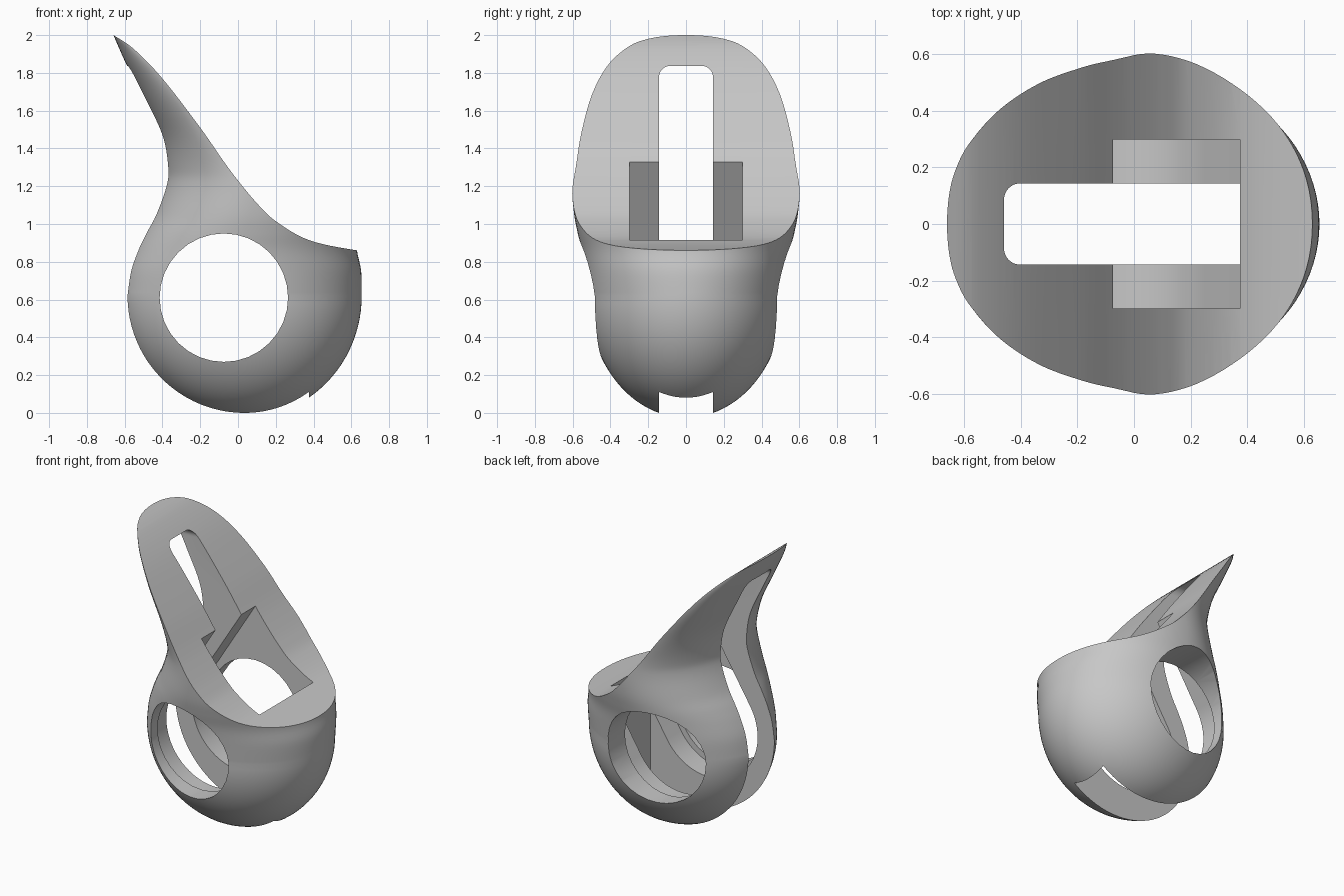
import bpy, bmesh
from math import sin, cos, pi, radians, copysign

cube = bpy.data.objects.get("Cube")
if cube:
    bpy.data.objects.remove(cube, do_unlink=True)

SEGMENTS = 96
HOLE_X, HOLE_Z = -0.075, 0.61


def make_object(name, bm):
    bmesh.ops.recalc_face_normals(bm, faces=bm.faces)
    mesh = bpy.data.meshes.new(name)
    bm.to_mesh(mesh)
    bm.free()
    obj = bpy.data.objects.new(name, mesh)
    bpy.context.collection.objects.link(obj)
    return obj


def spline(points, steps):
    """Catmull-Rom curve through points of any dimension."""
    result = []
    last = len(points) - 1
    for i in range(last):
        quad = [points[min(max(j, 0), last)] for j in range(i - 1, i + 3)]
        for s in range(steps):
            t = s / steps
            result.append([
                b + 0.5 * t * (c - a + t * (2*a - 5*b + 4*c - d + t * (3*(b - c) + d - a)))
                for a, b, c, d in zip(*quad)])
    return result + [points[-1]]


def prism(name, outline, vector, place):
    """Extrude a closed outline along a vector."""
    bm = bmesh.new()
    face = bm.faces.new([bm.verts.new(place(*p)) for p in outline])
    extruded = bmesh.ops.extrude_face_region(bm, geom=[face])["geom"]
    verts = [g for g in extruded if isinstance(g, bmesh.types.BMVert)]
    bmesh.ops.translate(bm, verts=verts, vec=vector)
    return make_object(name, bm)


def across(name, outline, half):
    return prism(name, outline, (0, 2 * half, 0), lambda x, z: (x, -half, z))


def arc(cx, cy, radius, start, end, count):
    step = radians(end - start) / count
    return [(cx + radius * cos(radians(start) + i * step),
             cy + radius * sin(radians(start) + i * step)) for i in range(count + 1)]


# Body sections: height, back x, widest x, front x, half width
rings = []
for i in range(1, 24):
    angle = i / 24 * pi / 2
    r = sin(angle)
    rings.append((0.62 - 0.645 * cos(angle), 0.035 - 0.645 * r, 0.035,
                  0.035 + 0.62 * r, 0.52 * r))
rings += spline([
    (0.62, -0.61, 0.035, 0.655, 0.52),
    (0.75, -0.588, 0.03, 0.652, 0.535),
    (0.86, -0.547, 0.03, 0.63, 0.552),
    (0.95, -0.502, 0.04, 0.63, 0.573),
    (1.05, -0.447, 0.06, 0.66, 0.592),
    (1.2, -0.392, 0.09, 0.7, 0.606),
    (1.3, -0.382, 0.06, 0.65, 0.604),
    (1.47, -0.41, -0.06, 0.5, 0.587),
    (1.68, -0.508, -0.235, 0.4, 0.532),
    (1.85, -0.593, -0.41, 0.3, 0.432),
    (1.95, -0.638, -0.55, 0, 0.305),
    (1.985, -0.653, -0.615, -0.3, 0.21),
    (2.02, -0.67, -0.65, -0.4, 0.13)], 5)

# Lofted body
bm = bmesh.new()
loops = []
for z, back, mid, front, half in rings:
    power = 2 + 0.15 * min(max((z - 0.62) / 0.33, 0), 1)
    loop = []
    for k in range(SEGMENTS):
        c, s = cos(2 * pi * k / SEGMENTS), sin(2 * pi * k / SEGMENTS)
        e = 2 / power if c > 0 else 1
        reach = front - mid if c > 0 else mid - back
        loop.append(bm.verts.new((mid + reach * copysign(abs(c) ** e, c),
                                  half * copysign(abs(s) ** e, s), z)))
    loops.append(loop)
for low, high in zip(loops, loops[1:]):
    for k in range(SEGMENTS):
        n = (k + 1) % SEGMENTS
        bm.faces.new((low[k], low[n], high[n], high[k]))
bottom = bm.verts.new((0.035, 0, -0.025))
for k in range(SEGMENTS):
    bm.faces.new((bottom, loops[0][(k + 1) % SEGMENTS], loops[0][k]))
bm.faces.new(loops[-1])
body = make_object("ring_body", bm)

# Sweeping concave top surface
sweep = spline([(-0.75, 2.05), (-0.66, 2), (-0.55, 1.925), (-0.4, 1.77), (-0.2, 1.51),
                (-0.075, 1.33), (0, 1.23), (0.1, 1.11), (0.2, 1.015), (0.375, 0.915),
                (0.62, 0.862), (0.9, 0.83)], 6)
top_cutter = across("top_cutter", sweep + [(0.9, 2.5), (-0.75, 2.5)], 1)

# Round hole through the sides
hole_cutter = across("hole_cutter", arc(HOLE_X, HOLE_Z, 0.34, 0, 360, 32)[:-1], 1)

# Inner pocket: round chamber opening upward
pocket = arc(HOLE_X, HOLE_Z, 0.38, -32, -212, 32)
pocket += [(0.2, 1.766), (0.375, 1.766), (0.375, 0.614)]
pocket_cutter = across("pocket_cutter", pocket, 0.298)

# Long slot with rounded upper corners
slot = [(-0.143, -0.5), (0.143, -0.5)]
slot += arc(0.083, 1.777, 0.06, 0, 90, 8) + arc(-0.083, 1.777, 0.06, 90, 180, 8)
slot_cutter = prism("slot_cutter", slot, (1.375, 0, 0), lambda y, z: (-1, y, z))

# Carve the body
cutters = [top_cutter, hole_cutter, pocket_cutter, slot_cutter]
for cutter in cutters:
    cutter.hide_render = True
    mod = body.modifiers.new(cutter.name, "BOOLEAN")
    mod.operation = "DIFFERENCE"
    mod.solver = "EXACT"
    mod.object = cutter
depsgraph = bpy.context.evaluated_depsgraph_get()
body_mesh = bpy.data.meshes.new_from_object(body.evaluated_get(depsgraph))
body.modifiers.clear()
body.data = body_mesh
for cutter in cutters:
    bpy.data.objects.remove(cutter, do_unlink=True)

# Plain grey finish
grey = bpy.data.materials.new("plain_grey")
grey.use_nodes = True
colour = (0.57, 0.57, 0.57, 1)
grey.diffuse_color = colour
grey.node_tree.nodes["Principled BSDF"].inputs["Base Color"].default_value = colour
body.data.materials.clear()
body.data.materials.append(grey)

bpy.ops.object.select_all(action="DESELECT")
body.select_set(True)
bpy.context.view_layer.objects.active = body
bpy.ops.object.shade_smooth_by_angle(angle=radians(30))
